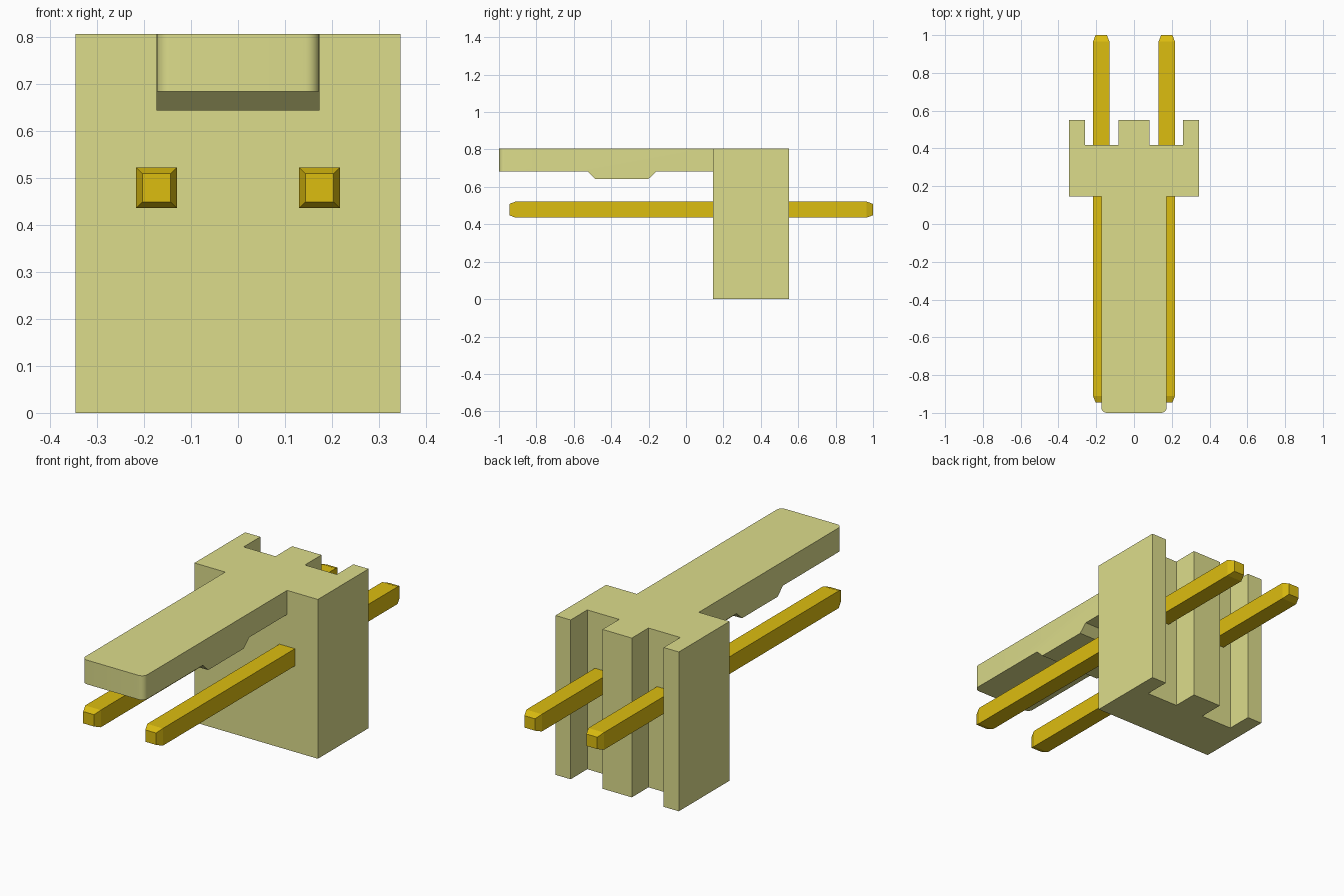
import bpy, bmesh
from math import sin, cos, pi, radians

if "Cube" in bpy.data.objects:
    bpy.data.objects.remove(bpy.data.objects["Cube"])


def material(name, color):
    m = bpy.data.materials.new(name)
    m.diffuse_color = color
    m.use_nodes = True
    m.node_tree.nodes["Principled BSDF"].inputs["Base Color"].default_value = m.diffuse_color
    return m


def loft(name, rings, mat=None):
    """Skin a stack of equal-length point rings and cap both ends."""
    bm = bmesh.new()
    loops = [[bm.verts.new(p) for p in ring] for ring in rings]
    for a, b in zip(loops, loops[1:]):
        for i in range(len(a)):
            j = (i + 1) % len(a)
            bm.faces.new((a[i], a[j], b[j], b[i]))
    bm.faces.new(loops[0])
    bm.faces.new(loops[-1])
    bmesh.ops.recalc_face_normals(bm, faces=bm.faces)
    mesh = bpy.data.meshes.new(name)
    bm.to_mesh(mesh)
    bm.free()
    obj = bpy.data.objects.new(name, mesh)
    bpy.context.collection.objects.link(obj)
    if mat:
        mesh.materials.append(mat)
    return obj


cream = material("cream_plastic", (0.72, 0.72, 0.26, 1))
gold = material("gold_metal", (0.72, 0.51, 0.005, 1))

TOP, FRONT, BACK, SLOT = 0.805, 0.145, 0.55, 0.417
TONGUE_W, R = 0.173, 0.03

# Housing: half of the plan outline (back centre to tongue tip), then mirrored
half = [(0.082, BACK), (0.082, SLOT), (0.26, SLOT), (0.26, BACK),
        (0.345, BACK), (0.345, FRONT), (TONGUE_W, FRONT)]
for i in range(7):
    a = i / 6 * pi / 2
    half.append((TONGUE_W - R + R * cos(a), -1 + R - R * sin(a)))
plan = half + [(-x, y) for x, y in reversed(half)]
housing = loft("housing", [[(x, y, z) for x, y in plan] for z in (0, TOP)], cream)

# Clear the space under the latch tongue, leaving the locking bump
under = [(FRONT, -0.1), (FRONT, 0.683), (-0.158, 0.683), (-0.2, 0.643),
         (-0.485, 0.643), (-0.527, 0.683), (-1.1, 0.683), (-1.1, -0.1)]
cutter = loft("tongue_cutter", [[(x, y, z) for y, z in under] for x in (-0.25, 0.25)])
cutter.hide_render = True
cut = housing.modifiers.new("under_tongue", 'BOOLEAN')
cut.operation = 'DIFFERENCE'
cut.solver = 'EXACT'
cut.object = cutter
bpy.context.view_layer.objects.active = housing
housing.select_set(True)
bpy.ops.object.modifier_apply(modifier=cut.name)
bpy.data.objects.remove(cutter)
bpy.ops.object.shade_smooth_by_angle(angle=radians(30))

# Square contact pins with tapered ends
for side, sx in (("left", -1), ("right", 1)):
    rings = []
    for y, h in ((-0.945, 0.03), (-0.91, 0.0435), (0.965, 0.0435), (1.0, 0.03)):
        rings.append([(sx * 0.1735 + u * h, y, 0.4785 + v * h)
                      for u, v in ((-1, -1), (1, -1), (1, 1), (-1, 1))])
    loft(side + "_pin", rings, gold)
